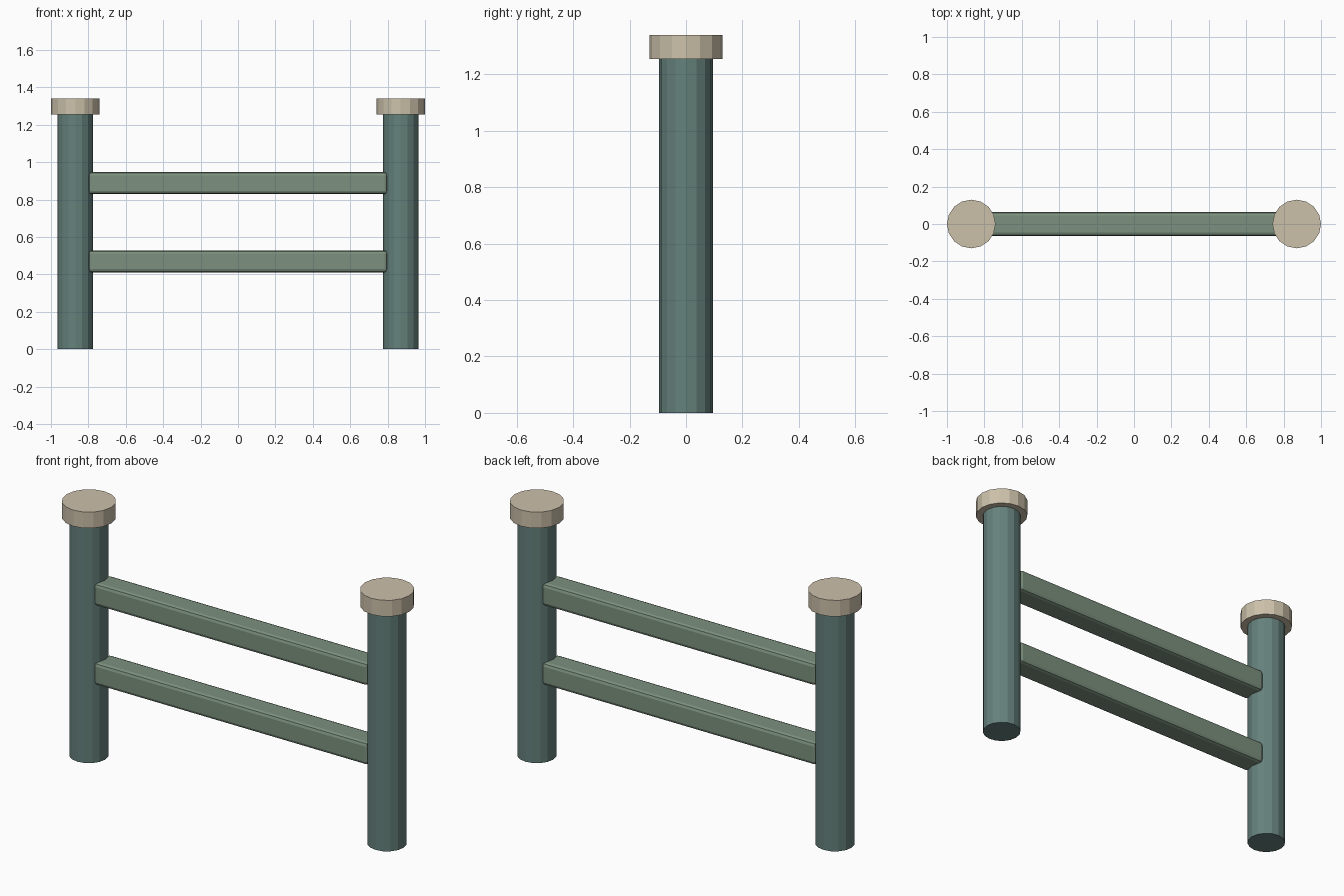
import bpy

if "Cube" in bpy.data.objects:
    bpy.data.objects.remove(bpy.data.objects["Cube"])

def material(name, color):
    m = bpy.data.materials.new(name)
    m.diffuse_color = (*color, 1)
    m.use_nodes = True
    m.node_tree.nodes["Principled BSDF"].inputs["Base Color"].default_value = m.diffuse_color
    return m

post_mat = material("post_green", (0.13, 0.22, 0.20))
rail_mat = material("rail_green", (0.20, 0.28, 0.21))
cap_mat = material("cap_tan", (0.60, 0.53, 0.40))

def cylinder(name, x, radius, z0, z1, mat):
    bpy.ops.mesh.primitive_cylinder_add(vertices=16, radius=radius, depth=z1 - z0,
                                        location=(x, 0, (z0 + z1) / 2))
    ob = bpy.context.object
    ob.name = name
    ob.data.materials.append(mat)

def rail(name, z):
    bpy.ops.mesh.primitive_cube_add(size=1, location=(0, 0, z))
    ob = bpy.context.object
    ob.name = name
    ob.scale = (1.6, 0.126, 0.118)
    bpy.ops.object.transform_apply(location=False, rotation=False, scale=True)
    ob.data.materials.append(rail_mat)
    # softened edges
    bevel = ob.modifiers.new("bevel", 'BEVEL')
    bevel.width = 0.018
    bevel.segments = 2

# posts with wider caps
for side, x in (("left", -0.87), ("right", 0.87)):
    cylinder(side + "_post", x, 0.095, 0, 1.27, post_mat)
    cylinder(side + "_cap", x, 0.13, 1.255, 1.34, cap_mat)

# horizontal rails
rail("lower_rail", 0.47)
rail("upper_rail", 0.888)
